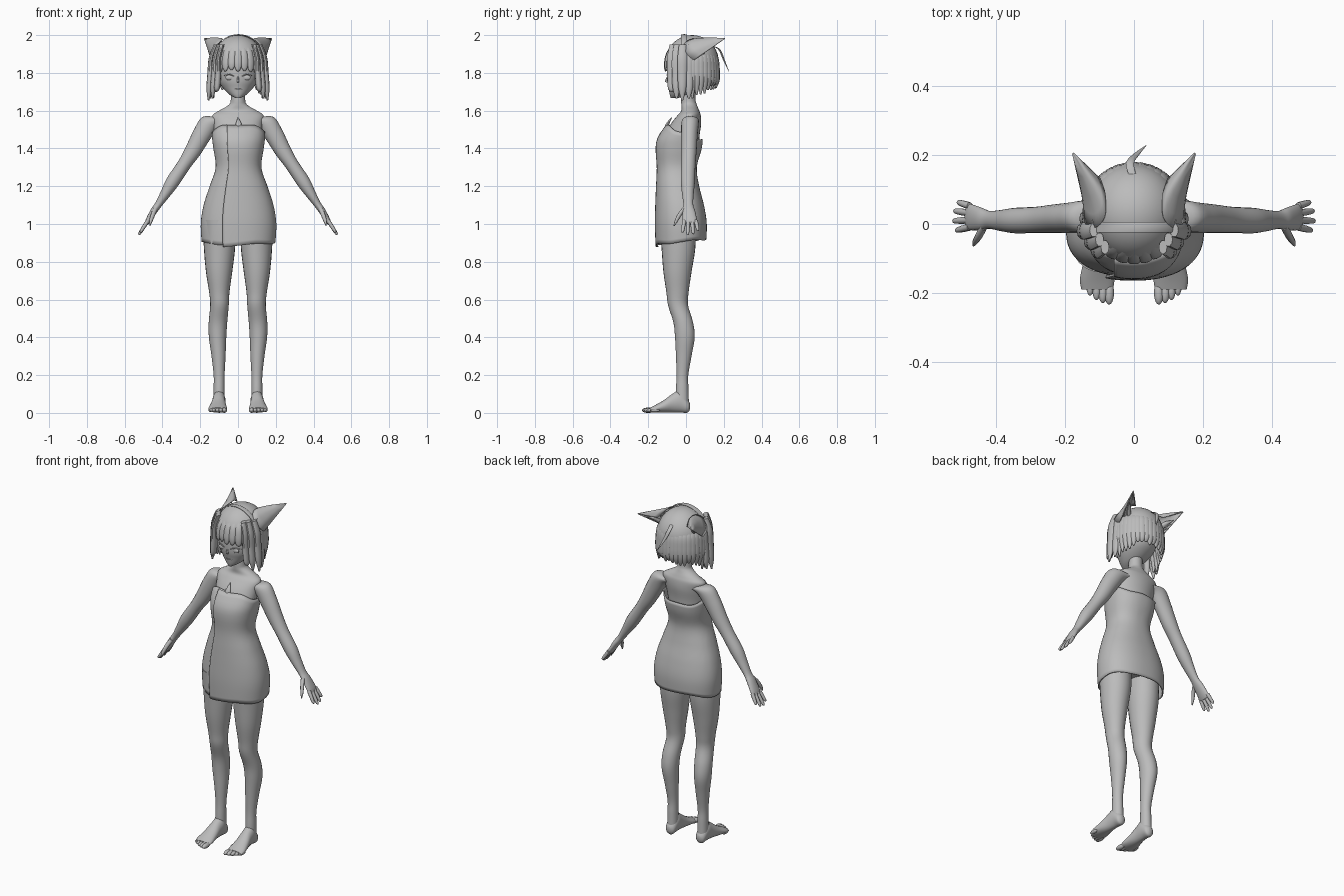
import bpy, bmesh, math, random
from mathutils import Vector

random.seed(4)
if "Cube" in bpy.data.objects:
    bpy.data.objects.remove(bpy.data.objects["Cube"])

grey = bpy.data.materials.new("plain grey")
grey.use_nodes = True
grey.diffuse_color = (0.5, 0.5, 0.5, 1)
grey.node_tree.nodes["Principled BSDF"].inputs["Base Color"].default_value = (0.5, 0.5, 0.5, 1)
X, Y, Z = Vector((1, 0, 0)), Vector((0, 1, 0)), Vector((0, 0, 1))


def finish(name, bm, thick=0, angle=50):
    bmesh.ops.recalc_face_normals(bm, faces=bm.faces)
    me = bpy.data.meshes.new(name)
    bm.to_mesh(me)
    bm.free()
    me.materials.append(grey)
    ob = bpy.data.objects.new(name, me)
    bpy.context.collection.objects.link(ob)
    if thick:
        mod = ob.modifiers.new("thickness", 'SOLIDIFY')
        mod.thickness, mod.offset = thick, 0
    bpy.ops.object.select_all(action='DESELECT')
    ob.select_set(True)
    bpy.context.view_layer.objects.active = ob
    bpy.ops.object.shade_smooth_by_angle(angle=math.radians(angle))
    return ob


def smooth(rows, t):
    """Smooth interpolation through rows at parameter t."""
    i = max(0, min(int(t), len(rows) - 2))
    f = t - i
    a, b, c, d = (rows[max(0, min(i + k, len(rows) - 1))] for k in (-1, 0, 1, 2))
    return [q + f * (r - p + f * (2 * p - 5 * q + 4 * r - s + f * (3 * (q - r) + s - p))) / 2
            for p, q, r, s in zip(a, b, c, d)]


def loft(name, rows, u, v, n=20, steps=5, side=1):
    """Tube through rows of (x, y, z, radius along u, radius along v)."""
    bm = bmesh.new()
    rings = []
    for k in range((len(rows) - 1) * steps + 1):
        x, y, z, ru, rv = smooth(rows, k / steps)
        ring = []
        for j in range(n):
            a = 2 * math.pi * j / n
            p = Vector((x, y, z)) + u * (ru * math.cos(a)) + v * (rv * math.sin(a))
            ring.append(bm.verts.new((p.x * side, p.y, p.z)))
        rings.append(ring)
    for r, s in zip(rings, rings[1:]):
        for j in range(n):
            bm.faces.new((r[j], r[j - 1], s[j - 1], s[j]))
    bm.faces.new(rings[0])
    bm.faces.new(rings[-1])
    return finish(name, bm)


def ball(name, centre, size, side=1, keep_above=None):
    bm = bmesh.new()
    bmesh.ops.create_uvsphere(bm, u_segments=32, v_segments=20, radius=1)
    for w in bm.verts:
        w.co = Vector((side * (centre[0] + w.co.x * size[0]),
                       centre[1] + w.co.y * size[1], centre[2] + w.co.z * size[2]))
    if keep_above:
        bmesh.ops.bisect_plane(bm, geom=bm.verts[:] + bm.edges[:] + bm.faces[:],
                               plane_co=(0, 0, keep_above), plane_no=Z, clear_inner=True)
    return finish(name, bm)


def upright(rows):
    """Rows of (z, half width, front y, back y) as loft rows."""
    return [(0, (f + b) / 2, z, w, (b - f) / 2) for z, w, f, b in rows]


# Torso, neck and head
loft("torso", upright([(.98, .15, -.12, .07), (1.1, .15, -.12, .06), (1.3, .1, -.12, .04),
     (1.4, .115, -.125, .065), (1.47, .125, -.11, .072), (1.53, .13, -.08, .08),
     (1.575, .135, -.045, .078), (1.6, .1, -.025, .07), (1.63, .05, -.025, .058),
     (1.66, .038, -.025, .05), (1.74, .04, -.02, .05)]), X, Y, 32)
loft("head", upright([(1.666, .012, -.08, -.045), (1.685, .045, -.086, .02),
     (1.72, .08, -.092, .08), (1.76, .104, -.1, .12), (1.82, .113, -.1, .14),
     (1.88, .112, -.095, .15), (1.94, .08, -.06, .12), (1.98, .03, 0, .06)]), X, Y, 32)
loft("nose", [(0, -.095, 1.785, .003, .004), (0, -.104, 1.757, .006, .008),
              (0, -.098, 1.748, .004, .004)], X, Y, 10)
loft("mouth", [(-.02, -.087, 1.713, .001, .001), (0, -.094, 1.715, .003, .003),
               (.02, -.087, 1.713, .001, .001)], Y, Z, 8)

# Towel, a wrapped sheet whose loose edge overlaps at the front
wrap = [(.88, .19, -.15, .1), (1.0, .197, -.154, .105), (1.1, .182, -.152, .09),
        (1.2, .15, -.148, .065), (1.3, .118, -.144, .052), (1.4, .13, -.15, .078),
        (1.46, .137, -.138, .084), (1.54, .135, -.085, .084)]


def wrap_at(z):
    t = 0
    while t < len(wrap) - 1 and smooth(wrap, t)[0] < z:
        t += .02
    return smooth(wrap, t)


bm = bmesh.new()
cols, levels = 80, 28
grid = []
for i in range(cols + 1):
    t = i / cols
    a = math.radians(-111 + 376 * t)
    c, s = math.cos(a), math.sin(a)
    top = 1.485 - .04 * s + .004 * math.sin(5 * a)
    low = .905 + .014 * s + .004 * math.sin(4 * a) - .01 * max(0, 1 - 8 * t)
    col = []
    for k in range(levels + 1):
        z = low + (top - low) * k / levels
        _, w, f, b = wrap_at(z)
        off = .012 * (1 - t)
        px = math.copysign(abs(c) ** .88, c) * (w - .006 + off)
        py = (f + b) / 2 + math.copysign(abs(s) ** .88, s) * ((b - f) / 2 - .004 + off)
        col.append(bm.verts.new((px, py, z)))
    grid.append(col)
for p, q in zip(grid, grid[1:]):
    for k in range(levels):
        bm.faces.new((p[k], q[k], q[k + 1], p[k + 1]))
finish("towel", bm, .007)
loft("towel_tuck", [(0, -.105, 1.51, .02, .01), (.003, -.095, 1.535, .014, .009),
                    (0, -.075, 1.565, .001, .002)], X, Y, 10)

for side, label in ((1, "left"), (-1, "right")):
    # Leg and foot
    loft(label + "_leg", [(.1, -.045, 1.02, .085, .095), (.098, -.04, .88, .083, .09),
         (.1, -.045, .75, .07, .075), (.099, -.045, .64, .054, .059),
         (.098, -.042, .57, .049, .053), (.106, -.015, .48, .049, .052),
         (.108, -.006, .4, .046, .052), (.103, -.012, .3, .037, .041),
         (.1, -.019, .2, .029, .031), (.1, -.02, .13, .029, .033), (.1, -.02, .06, .03, .035)],
         X, Y, 24, side=side)
    loft(label + "_foot", [(.1, .021, .035, .012, .015), (.1, .008, .036, .028, .035),
         (.1, -.03, .06, .034, .058), (.102, -.07, .052, .036, .05),
         (.105, -.115, .035, .043, .034), (.107, -.16, .022, .05, .021),
         (.107, -.19, .015, .046, .013)], X, Z, 20, side=side)
    for k in range(5):
        ball(f"{label}_toe_{k + 1}", (.072 + .0185 * k, -.2 + .0022 * k * k, .014),
             (.014 - .001 * k, .034 - .002 * k, .014 - .001 * k), side)

    # Arm, palm, fingers and thumb
    across, along = Vector((.84, 0, .54)), Vector((.54, 0, -.84))
    loft(label + "_arm", [(.09, .025, 1.55, .03, .04), (.145, .022, 1.54, .05, .046),
         (.19, .018, 1.475, .05, .044), (.24, .015, 1.385, .043, .041),
         (.285, .012, 1.315, .036, .038), (.345, .01, 1.225, .036, .037),
         (.385, .01, 1.16, .027, .031), (.42, .012, 1.105, .019, .026),
         (.445, .015, 1.07, .018, .033), (.475, .02, 1.02, .014, .038),
         (.485, .02, 1.0, .009, .034)], across, Y, 20, side=side)
    for k, length in enumerate((.075, .09, .085, .065)):
        start = Vector((.477, -.009 + .0205 * k, 1.018))
        spread = along + Y * (.1 * (k - 1.3))
        rows = [(*(start + spread * (length * d)), r, r)
                for d, r in ((0, .0105), (.5, .01), (.9, .0075), (1, .002))]
        loft(f"{label}_finger_{k + 1}", rows, across, Y, 10, 4, side)
    loft(label + "_thumb", [(.435, -.005, 1.085, .012, .014), (.45, -.033, 1.05, .012, .012),
         (.462, -.052, 1.015, .009, .009), (.467, -.063, .99, .002, .003)],
         across, Y, 10, side=side)

    # Ear, a folded cone open to the rear
    bm = bmesh.new()
    tip = Vector((.178, .207, 1.982))
    base = [(.14, .04, 1.865), (.142, .005, 1.9), (.115, -.012, 1.945),
            (.085, .02, 1.975), (.083, .08, 1.978), (.098, .13, 1.95)]
    rings = []
    for d in (0, .25, .5, .75, .99):
        ring = []
        for k in range(21):
            p = Vector(smooth(base, k / 4)).lerp(tip, d)
            p += Vector((-.02, -.02, .004)) * math.sin(math.pi * d) * math.sin(math.pi * k / 20)
            ring.append(bm.verts.new((p.x * side, p.y, p.z)))
        rings.append(ring)
    for r, s in zip(rings, rings[1:]):
        for k in range(20):
            bm.faces.new((r[k], r[k + 1], s[k + 1], s[k]))
    finish(label + "_ear", bm, .005)
    for k in range(3):
        loft(f"{label}_ear_tuft_{k + 1}", [(.11, .03 + .03 * k, 1.91, .016, .016),
             (.135, .07 + .025 * k, 1.915 + .01 * k, .012, .01),
             (.155, .11 + .02 * k, 1.915 + .015 * k, .001, .001)], X, Z, 8, side=side)

    # Eye with its lash
    ball(label + "_eye", (.045, -.088, 1.775), (.022, .008, .014), side)
    loft(label + "_lash", [(.02, -.098, 1.782, .002, .002), (.045, -.097, 1.792, .004, .003),
         (.075, -.076, 1.786, .002, .002)], Y, Z, 8, side=side)

    # Front side locks, flaring outwards
    for k, (x, y, low) in enumerate(((.105, -.075, 1.7), (.125, -.05, 1.665),
                                     (.146, -.02, 1.655), (.138, .015, 1.665))):
        loft(f"{label}_side_lock_{k + 1}", [(x * .8, y * .9, 1.95, .012, .02),
             (x * .97, y, 1.88, .013, .026), (x, y, 1.8, .016, .026),
             (x + .006, y, 1.72, .015, .022), (x + .01, y, low, .004, .005)],
             X, Y, 10, side=side)

# Hair cap, hair band and the locks around the back
ball("hair_cap", (0, .032, 1.856), (.137, .142, .144), keep_above=1.835)
loft("hair_band", [(.142 * math.cos(a), -.01, 1.856 + .146 * math.sin(a), .004, .016)
     for a in (math.pi * k / 12 for k in range(13))], Vector((.7, 0, .7)), Y, 10, 3)
for k in range(21):
    a = math.radians(-8 + 196 * k / 20)
    out, tan = Vector((math.cos(a), math.sin(a), 0)), Vector((-math.sin(a), math.cos(a), 0))
    low = 1.675 + .055 * max(0, math.sin(a)) + random.uniform(-.015, .015)
    rows = []
    for d, z, wide, thick in ((.62, 1.95, .016, .01), (.93, 1.89, .025, .016), (1.0, 1.82, .027, .018),
                              (1.01, 1.76, .022, .016), (.99, low, .004, .004)):
        rows.append((out.x * .132 * d, .03 + out.y * .132 * d, z, wide, thick))
    loft(f"back_lock_{k + 1}", rows, tan, out, 10)

# Fringe
for k in range(9):
    a = math.radians(-90 + 14.5 * (k - 4))
    out, tan = Vector((math.cos(a), math.sin(a), 0)), Vector((-math.sin(a), math.cos(a), 0))
    low = 1.815 - .006 * abs(k - 4) + random.uniform(-.008, .008)
    rows = [(out.x * r, .03 + out.y * r, z, w, h) for r, z, w, h in (
        (.09, 1.955, .015, .008), (.122, 1.91, .02, .011), (.136, 1.86, .021, .01),
        (.139, low + .015, .015, .007), (.138, low, .004, .003))]
    loft(f"fringe_lock_{k + 1}", rows, tan, out, 10)
loft("stray_lock", [(0, .13, 1.945, .01, .006), (-.012, .175, 1.925, .012, .006),
     (.005, .2, 1.87, .009, .005), (.035, .228, 1.805, .001, .001)], X, Y, 10)
